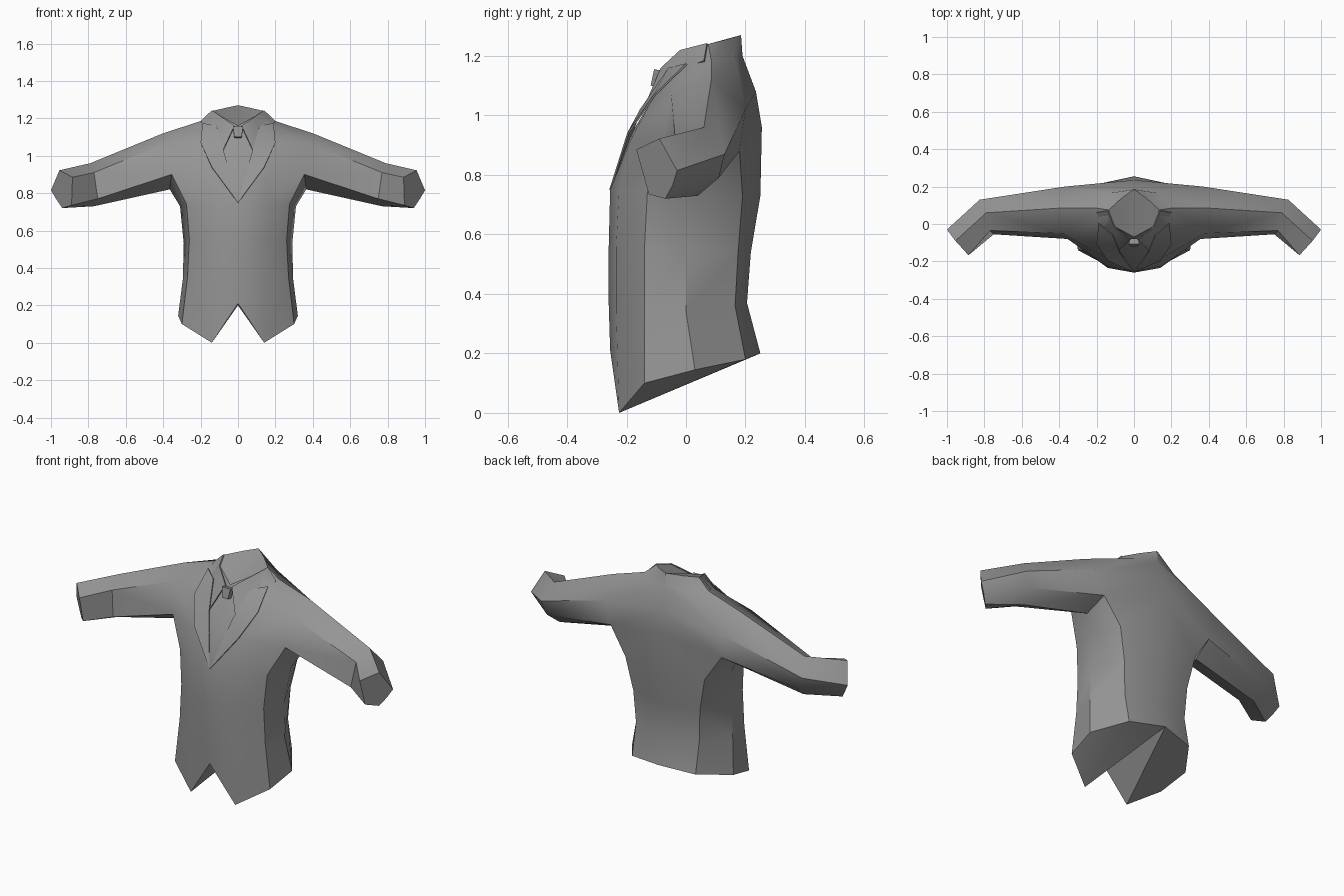
import bpy, bmesh, math

if "Cube" in bpy.data.objects:
    bpy.data.objects.remove(bpy.data.objects["Cube"])

cloth = bpy.data.materials.new("grey cloth")
cloth.diffuse_color = (0.3, 0.3, 0.3, 1)
cloth.use_nodes = True
cloth.node_tree.nodes["Principled BSDF"].inputs["Base Color"].default_value = cloth.diffuse_color


def finish(name, bm, mirrored=True, angle=38):
    """Turn a half mesh into a mirrored, smooth-shaded object."""
    bmesh.ops.recalc_face_normals(bm, faces=bm.faces)
    me = bpy.data.meshes.new(name)
    bm.to_mesh(me)
    bm.free()
    ob = bpy.data.objects.new(name, me)
    bpy.context.collection.objects.link(ob)
    me.materials.append(cloth)
    bpy.ops.object.select_all(action='DESELECT')
    bpy.context.view_layer.objects.active = ob
    ob.select_set(True)
    if mirrored:
        mod = ob.modifiers.new("mirror", 'MIRROR')
        mod.merge_threshold = 0.0005
        bpy.ops.object.modifier_apply(modifier=mod.name)
    bpy.ops.object.shade_smooth_by_angle(angle=math.radians(angle))
    return ob


def plate(name, pts, thick=0.006):
    """Thin mirrored cloth panel, given as a strip of point pairs."""
    bm = bmesh.new()
    vs = [bm.verts.new(p) for p in pts]
    for i in range(0, len(vs) - 2):
        tri = (vs[i], vs[i + 1], vs[i + 2])
        bm.faces.new(tri if i % 2 == 0 else tri[::-1])
    bmesh.ops.recalc_face_normals(bm, faces=bm.faces)
    bmesh.ops.solidify(bm, geom=bm.faces[:], thickness=thick)
    return finish(name, bm)


# Jacket: half rings from front centre round to back centre, hem to collar
rings = [
    [(0, -.255, .21), (.14, -.225, 0), (.30, -.14, .10), (.32, .03, .145), (.2, .2, .18), (0, .25, .2)],
    [(0, -.26, .37), (.14, -.235, .35), (.27, -.14, .35), (.295, 0, .34), (.2, .165, .36), (0, .205, .37)],
    [(0, -.26, .55), (.14, -.235, .55), (.26, -.14, .55), (.29, 0, .53), (.21, .175, .54), (0, .218, .54)],
    [(0, -.255, .75), (.15, -.225, .75), (.275, -.13, .74), (.31, .035, .73), (.25, .19, .73), (0, .25, .73)],
    [(0, -.195, .92), (.15, -.18, .93), (.355, -.08, .9), (.365, .06, .82), (.35, .18, .88), (0, .255, .96)],
    [(0, -.105, 1.07), (.17, -.105, 1.07), (.38, -.05, 1.07), (.4, .085, 1.12), (.37, .2, 1.02), (0, .235, 1.08)],
    [(0, -.075, 1.13), (.11, -.045, 1.16), (.19, .01, 1.165), (.2, .085, 1.185), (.13, .165, 1.19), (0, .19, 1.2)],
    [(0, -.07, 1.16), (.1, -.015, 1.215), (.125, .03, 1.23), (.135, .075, 1.24), (.07, .135, 1.255), (0, .185, 1.27)],
]
bm = bmesh.new()
R = [[bm.verts.new(p) for p in ring] for ring in rings]
for k in range(len(R) - 1):
    for i in range(5):
        if k == 4 and i in (2, 3):      # open armhole
            continue
        bm.faces.new((R[k][i], R[k][i + 1], R[k + 1][i + 1], R[k + 1][i]))

# Underside meeting at the pointed front tip, and sloped neck top
hem, neck = R[0], R[-1]
for a, b in ((2, 3), (3, 4), (4, 5), (5, 0)):
    bm.faces.new((hem[1], hem[a], hem[b]))
bm.faces.new(neck)

# Sleeve: armhole, elbow and cuff loops, closed at the cuff
loops = [
    [R[4][2], R[5][2], R[5][3], R[5][4], R[4][4], R[4][3]],
    [bm.verts.new(p) for p in ((.75, -.055, .77), (.77, -.035, .91), (.79, .06, .96),
                               (.825, .13, .87), (.80, .11, .79), (.77, .04, .73))],
    [bm.verts.new(p) for p in ((.89, -.125, .735), (.885, -.167, .885), (.955, -.09, .922),
                               (1, -.03, .815), (.97, -.045, .765), (.94, -.07, .72))],
]
for lo, hi in zip(loops, loops[1:]):
    for i in range(6):
        j = (i + 1) % 6
        bm.faces.new((lo[i], lo[j], hi[j], hi[i]))
bm.faces.new(loops[-1])
finish("jacket", bm)

# Lapels along the V opening and folded collar flaps
plate("lapel", [(0, -.258, .75), (.14, -.198, .94), (.075, -.155, 1.02),
                (.2, -.108, 1.07), (.115, -.06, 1.16), (.19, .0, 1.175)])
plate("collar_flap", [(.02, -.085, 1.16), (.085, -.145, 1.02),
                      (.105, -.02, 1.22), (.15, -.05, 1.14), (.14, .07, 1.243), (.2, .06, 1.185)])

# Tie knot: tapered block tilted with the chest
bm = bmesh.new()
bmesh.ops.create_cube(bm, size=1)
for v in bm.verts:
    w = .055 if v.co.z > 0 else .038
    v.co = (v.co.x * w, -.098 + v.co.y * .03 + v.co.z * .012, 1.125 + v.co.z * .055 - v.co.y * .006)
finish("tie_knot", bm, mirrored=False)
